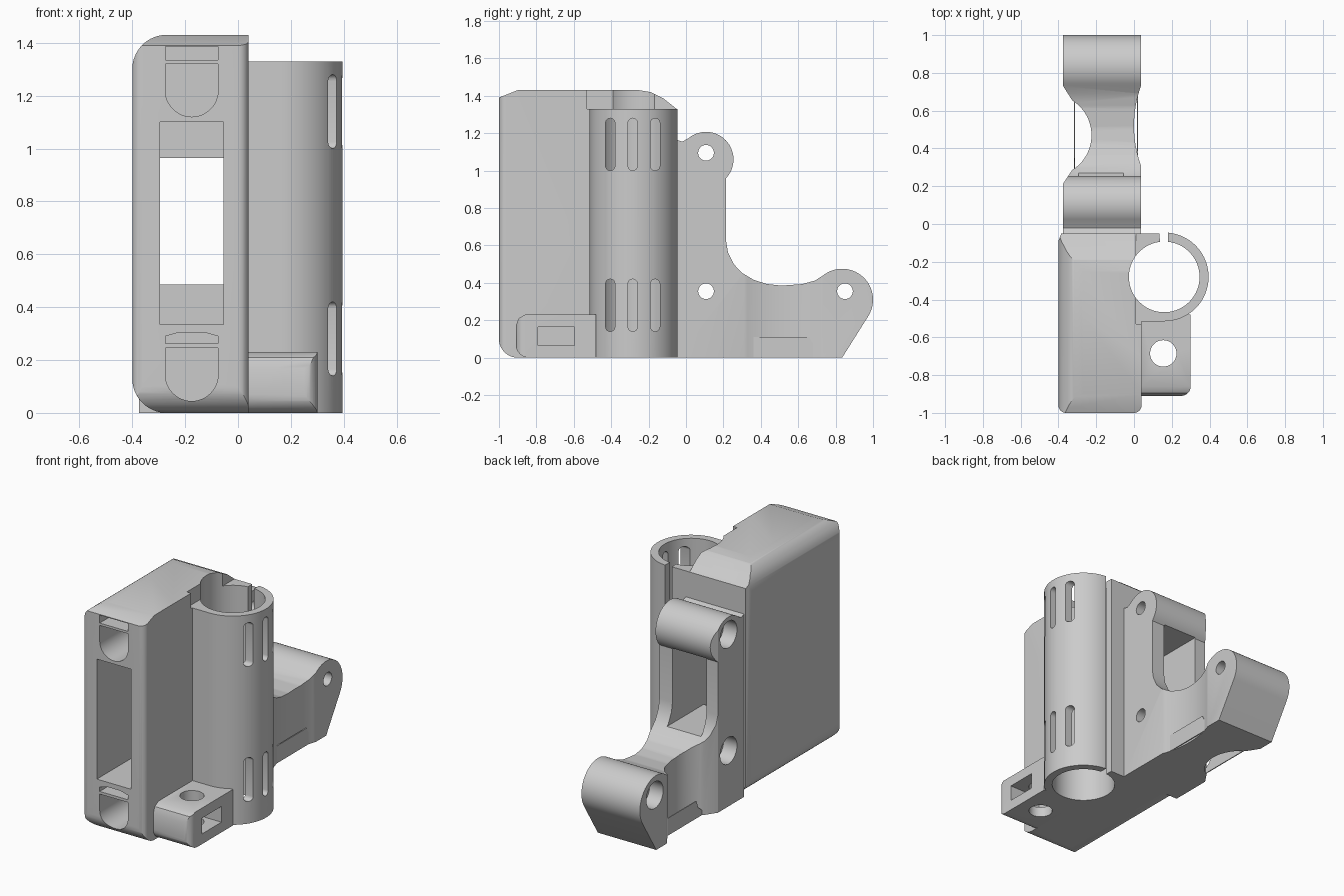
import bpy, bmesh
from math import sin, cos, radians

old = bpy.data.objects.get("Cube")
if old:
    bpy.data.objects.remove(old, do_unlink=True)

grey = bpy.data.materials.new("light grey plastic")
grey.use_nodes = True
grey.diffuse_color = (0.6, 0.6, 0.6, 1)
grey.node_tree.nodes["Principled BSDF"].inputs["Base Color"].default_value = (0.6, 0.6, 0.6, 1)


def arc(cx, cy, r, a0, a1, n=16):
    """Points on an arc, angles in degrees."""
    angles = [radians(a0 + (a1 - a0) * i / n) for i in range(n + 1)]
    return [(cx + r * cos(a), cy + r * sin(a)) for a in angles]


def circle(cx, cy, r, n=48):
    return arc(cx, cy, r, 0, 360, n)[:-1]


def rect(a0, a1, b0, b1):
    return [(a0, b0), (a1, b0), (a1, b1), (a0, b1)]


def prism(name, pts, axis, lo, hi):
    """Extrude a 2D outline along an axis between lo and hi."""
    place = {"x": lambda p, d: (d, p[0], p[1]),
             "y": lambda p, d: (p[0], d, p[1]),
             "z": lambda p, d: (p[0], p[1], d)}[axis]
    bm = bmesh.new()
    ends = [[bm.verts.new(place(p, d)) for p in pts] for d in (lo, hi)]
    for ring in ends:
        bm.faces.new(ring)
    n = len(pts)
    for i in range(n):
        j = (i + 1) % n
        bm.faces.new((ends[0][i], ends[0][j], ends[1][j], ends[1][i]))
    bmesh.ops.recalc_face_normals(bm, faces=bm.faces)
    mesh = bpy.data.meshes.new(name)
    bm.to_mesh(mesh)
    bm.free()
    mesh.materials.append(grey)
    obj = bpy.data.objects.new(name, mesh)
    bpy.context.collection.objects.link(obj)
    return obj


def combine(obj, operation, *others):
    """Apply booleans and throw the helper shapes away."""
    for other in others:
        mod = obj.modifiers.new("cut", "BOOLEAN")
        mod.operation, mod.solver, mod.object = operation, "EXACT", other
        bpy.context.view_layer.objects.active = obj
        bpy.ops.object.modifier_apply(modifier=mod.name)
        bpy.data.objects.remove(other, do_unlink=True)


def cut(obj, pts, axis, lo, hi):
    combine(obj, "DIFFERENCE", prism("cutter", pts, axis, lo, hi))


# Main body: three outlines intersected
body = prism("main_body",
             arc(-0.27, 0.13, 0.13, 180, 270) + [(0.04, 0), (0.04, 1.43)]
             + arc(-0.27, 1.30, 0.13, 90, 180), "y", -1, -0.05)
side = prism("side_outline",
             arc(-0.9, 0.1, 0.1, 180, 270) + [(0, 0), (0, 1.28)]
             + [(-0.05, 1.33), (-0.12, 1.385), (-0.19, 1.42), (-0.25, 1.43)]
             + [(-0.9, 1.43), (-1, 1.39)], "x", -0.6, 0.3)
plan = prism("plan_outline",
             arc(-0.36, -0.96, 0.04, 180, 270, 8) + arc(0, -0.96, 0.04, 270, 360, 8)
             + [(0.04, -0.05), (-0.385, -0.05), (-0.4, -0.09)], "z", -0.2, 1.7)
combine(body, "INTERSECT", side, plan)

# Front pocket and the narrower window behind it
cut(body, rect(-0.295, -0.055, 0.335, 1.1), "y", -1.2, -0.1)
cut(body, rect(-0.295, -0.055, 0.485, 0.965), "y", -0.2, 0.1)

# Rod sockets with their relief slots
for z in (0.145, 1.22):
    outline = arc(-0.175, z, 0.1, 180, 360, 24) + [(-0.075, z + 0.1), (-0.275, z + 0.1)]
    cut(body, outline, "y", -1.2, -0.15)
cut(body, rect(-0.275, -0.075, 1.335, 1.385), "y", -1.2, -0.15)
cut(body, [(-0.275, 0.262), (-0.075, 0.262), (-0.075, 0.29), (-0.13, 0.305),
           (-0.22, 0.305), (-0.275, 0.29)], "y", -1.2, -0.15)

# Bearing bore and the step above the sleeve
BX, BY, R_OUT, R_IN = 0.16, -0.28, 0.235, 0.187
cut(body, circle(BX, BY, R_IN, 64), "z", -0.2, 1.7)
cut(body, rect(0.01, 0.2, -0.53, -0.04), "z", 1.33, 1.7)

# Split bearing sleeve with a lip on the other side of the gap
sleeve = prism("bearing_sleeve",
               [(0.04, BY - R_OUT)] + arc(BX, BY, R_OUT, -90, 85, 48)
               + arc(BX, BY, R_IN, 84, -130, 56), "z", 0, 1.33)
for z0 in (0.14, 1.0):
    for y in (-0.405, -0.285, -0.165):
        slot = arc(y, z0 + 0.025, 0.025, 180, 360, 8) + arc(y, z0 + 0.255, 0.025, 0, 180, 8)
        cut(sleeve, slot, "x", 0.2, 0.6)
lip = prism("sleeve_lip",
            [(0.04, -0.05), (0.135, -0.05)] + arc(BX, BY, R_IN, 97, 130, 10), "z", 0, 1.33)

# Small block beside the front foot
block = prism("adjuster_block",
              [(-0.48, 0), (-0.48, 0.23), (-0.86, 0.23), (-0.895, 0.21), (-0.91, 0.17)]
              + arc(-0.84, 0.07, 0.07, 180, 270, 8), "x", 0.04, 0.3)
block_plan = prism("block_outline",
                   [(0.0, -0.48), (0.0, -1)] + [(0.04, -0.91)]
                   + arc(0.25, -0.86, 0.05, 270, 360, 8) + [(0.3, -0.48)], "z", -0.1, 0.5)
combine(block, "INTERSECT", block_plan)
cut(block, rect(-0.79, -0.595, 0.065, 0.165), "x", 0.08, 0.5)
cut(block, circle(0.155, -0.685, 0.07, 32), "z", -0.1, 0.5)

# Rear arm: L-shaped side outline with a lobe at each end
arm = prism("rear_arm",
            [(-0.05, 0), (0.835, 0)] + arc(0.835, 0.31, 0.165, -32, 128, 28)
            + [(0.69, 0.412), (0.62, 0.393), (0.51, 0.385), (0.43, 0.394), (0.36, 0.417),
               (0.3, 0.453), (0.255, 0.5), (0.225, 0.56), (0.215, 0.62), (0.215, 0.96)]
            + arc(0.107, 1.06, 0.147, -42, 130, 28) + [(-0.02, 1.155), (-0.05, 1.165)],
            "x", -0.375, 0.037)
arm_plan = prism("arm_outline",
                 [(-0.375, -0.2), (0.037, -0.2)] + arc(0.62, 0.52, 0.62, 200, 160, 20)
                 + [(0.037, 1.2), (-0.375, 1.2), (-0.375, 0.73)]
                 + arc(-0.443, 0.47, 0.218, 58, -58, 20) + [(-0.375, 0.215)], "z", -0.2, 1.7)
combine(arm, "INTERSECT", arm_plan)
cut(arm, rect(-0.295, -0.055, 0.485, 0.965), "y", -0.2, 0.4)

# Pivot holes, wider on one side
for y, z in ((0.107, 1.095), (0.107, 0.355), (0.85, 0.355)):
    cut(arm, circle(y, z, 0.042, 32), "x", -0.6, 0.3)
    cut(arm, circle(y, z, 0.085, 32), "x", -0.6, -0.28)

# Thin fins under the waist of the arm
for name, x in (("right_fin", -0.318), ("left_fin", 0.015)):
    prism(name, [(0.25, 0), (0.72, 0), (0.66, 0.11), (0.35, 0.11), (0.33, 0.06)],
          "x", x, x + 0.006)

# Smooth the curved walls, keep corners sharp
for obj in bpy.context.view_layer.objects:
    is_part = obj.type == "MESH" and grey.name in obj.data.materials
    obj.select_set(is_part)
bpy.context.view_layer.objects.active = body
bpy.ops.object.shade_smooth_by_angle(angle=radians(30))
